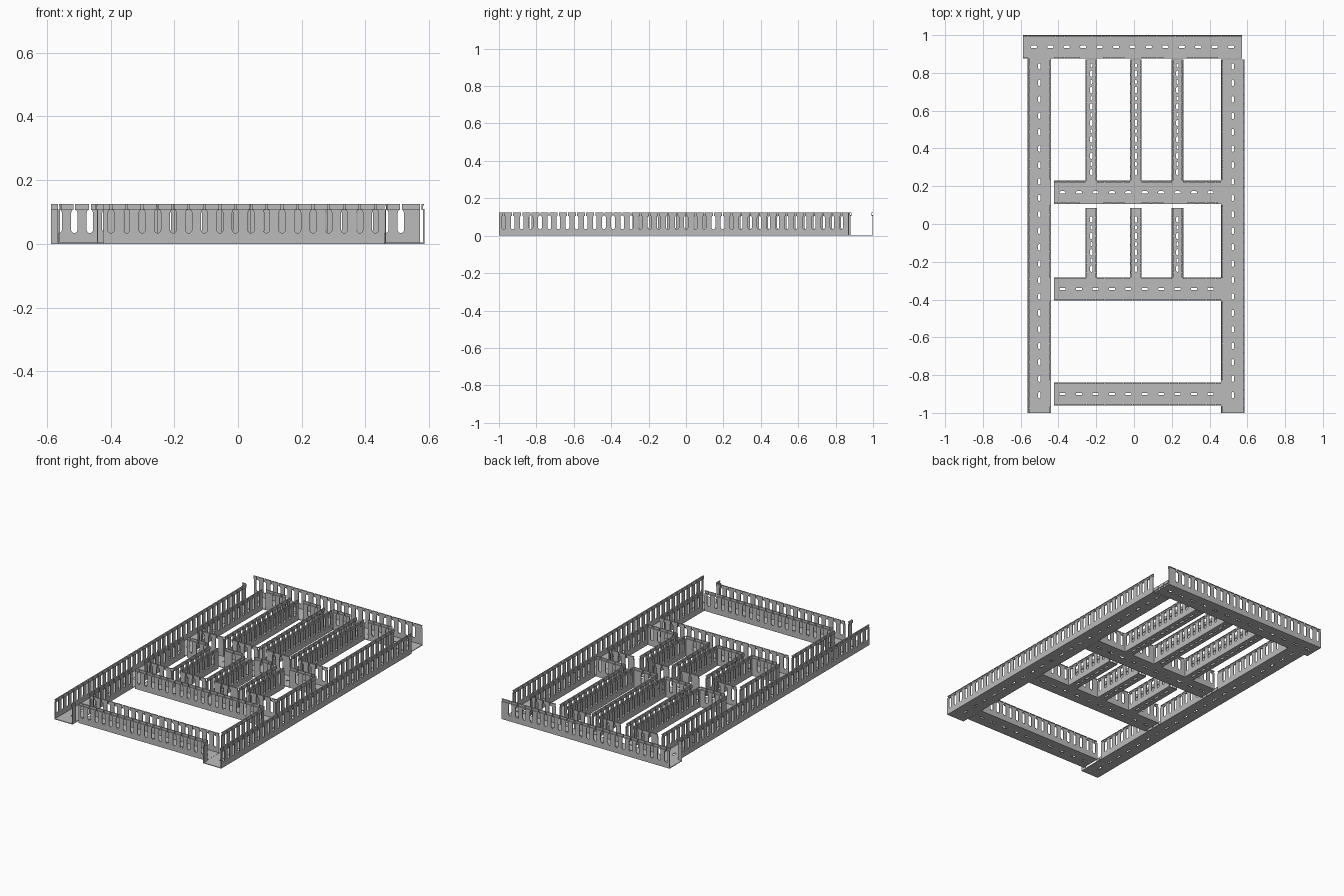
import bpy, bmesh, math
from mathutils import Vector

if "Cube" in bpy.data.objects:
    bpy.data.objects.remove(bpy.data.objects["Cube"])

T = 0.004                 # sheet thickness
H, HEAD = 0.125, 0.106    # wall top, underside of the finger heads
PITCH, SLOT, LOW = 0.0488, 0.020, 0.034
HOLE_PITCH = 0.087

grey = bpy.data.materials.new("light grey plastic")
grey.diffuse_color = (0.50, 0.50, 0.50, 1)
grey.use_nodes = True
grey.node_tree.nodes["Principled BSDF"].inputs["Base Color"].default_value = grey.diffuse_color


def sheet(bm, loops, to3d, normal):
    """Fill an outline (plus holes) and thicken it along normal."""
    edges = []
    for loop in loops:
        vs = [bm.verts.new(to3d(*p)) for p in loop]
        edges += [bm.edges.new((vs[i - 1], vs[i])) for i in range(len(vs))]
    res = bmesh.ops.triangle_fill(bm, edges=edges, use_beauty=True)
    faces = [g for g in res["geom"] if isinstance(g, bmesh.types.BMFace)]
    ext = bmesh.ops.extrude_face_region(bm, geom=faces, use_keep_orig=True)
    for g in ext["geom"]:
        if isinstance(g, bmesh.types.BMVert):
            g.co += Vector(normal) * T


def oval(cu, cv, length, width):
    """Long hole with rounded ends."""
    r, s = width / 2, (length - width) / 2
    pts = []
    for side in (1, -1):
        for i in range(5):
            a = math.radians(-90 + 45 * i)
            pts.append((cu + side * (s + r * math.cos(a)), cv + side * r * math.sin(a)))
    return pts


def box(bm, u0, u1, v0, v1, z0, z1):
    c = [bm.verts.new((u, v, z)) for u in (u0, u1) for v in (v0, v1) for z in (z0, z1)]
    for f in ((0, 1, 3, 2), (4, 6, 7, 5), (0, 4, 5, 1), (2, 3, 7, 6), (0, 2, 6, 4), (1, 5, 7, 3)):
        bm.faces.new([c[i] for i in f])


def wall(bm, a, b, v, inward, start):
    """Comb wall from a to b: slotted sheet, heads set slightly inward."""
    n = int((b - start) / PITCH) + 2
    slots = [start + PITCH * (k + 0.5) for k in range(n)]
    slots = [c for c in slots if a + SLOT / 2 + 0.003 < c < b - SLOT / 2 - 0.003]
    r = SLOT / 2
    pts = [(a, 0), (a, HEAD)]
    for c in slots:
        pts += [(c - r + 0.003, HEAD), (c - r, HEAD - 0.008)]
        pts += [(c - r * math.cos(t), LOW + r - r * math.sin(t))
                for t in [math.pi * i / 6 for i in range(7)]]
        pts += [(c + r, HEAD - 0.008), (c + r - 0.003, HEAD)]
    pts += [(b, HEAD), (b, 0)]
    sheet(bm, [pts], lambda u, z: (u, v, z), (0, inward, 0))
    # hooked heads: ledge, upright and rolled rim
    cuts = [a - 0.003] + slots + [b + 0.003]
    for c0, c1 in zip(cuts, cuts[1:]):
        u0, u1 = c0 + 0.003, c1 - 0.003
        for d0, d1, z0, z1 in ((0, 0.009, HEAD, HEAD + 0.004),
                               (0.005, 0.009, HEAD + 0.004, H - 0.004),
                               (0.001, 0.009, H - 0.004, H)):
            lo, hi = sorted((v + inward * d0, v + inward * d1))
            box(bm, u0, u1, lo, hi, z0, z1)


def duct(name, axis, u0, u1, v0, v1, low_segs, high_segs, first_hole, small=False):
    bm = bmesh.new()
    # base sheet with mounting holes
    loops = [[(u0, v0), (u1, v0), (u1, v1), (u0, v1)]]
    mid, c = (v0 + v1) / 2, first_hole
    while c < u1 - 0.02:
        loops.append(oval(c, mid, 0.034, 0.013))
        if small and c + HOLE_PITCH / 2 < u1 - 0.02:
            loops.append(oval(c + HOLE_PITCH / 2, mid, 0.022, 0.011))
        c += HOLE_PITCH
    sheet(bm, loops, lambda u, v: (u, v, 0), (0, 0, 1))
    for a, b in low_segs:
        wall(bm, a, b, v0, 1, u0)
    for a, b in high_segs:
        wall(bm, a, b, v1, -1, u0)
    if axis == "y":
        for vert in bm.verts:
            vert.co = Vector((vert.co.y, vert.co.x, vert.co.z))
    bmesh.ops.recalc_face_normals(bm, faces=bm.faces)
    me = bpy.data.meshes.new(name)
    bm.to_mesh(me)
    bm.free()
    me.materials.append(grey)
    bpy.context.collection.objects.link(bpy.data.objects.new(name, me))


# wall stretches left open where other ducts meet
wide_gaps = [(-0.423, -0.285), (-0.165, -0.05), (0.04, 0.155), (0.28, 0.445)]
tight_gaps = [(-0.423, -0.256), (-0.196, -0.02), (0.04, 0.2), (0.26, 0.46)]
side_segs = [(-1, -0.965), (-0.825, -0.41), (-0.285, 0.1), (0.235, 0.868)]

# outer frame
duct("back_duct", "x", -0.587, 0.571, 0.876, 1.0,
     [(-0.587, -0.565)] + wide_gaps, [(-0.587, 0.571)], -0.53)
duct("left_duct", "y", -1, 0.876, -0.563, -0.439, [(-1, 0.876)], side_segs, -0.906)
duct("right_duct", "y", -1, 0.87, 0.461, 0.585, side_segs, [(-1, 0.87)], -0.906)

# cross ducts
full = [(-0.423, 0.46)]
duct("front_cross_duct", "x", -0.423, 0.46, -0.962, -0.838, full, full, -0.378)
duct("middle_cross_duct", "x", -0.423, 0.46, -0.406, -0.282, full, tight_gaps, -0.378)
duct("rear_cross_duct", "x", -0.423, 0.46, 0.105, 0.229, wide_gaps, tight_gaps, -0.378)

# narrow ducts between the cross ducts
for i, x in enumerate((-0.226, 0.01, 0.23)):
    for row, y0, y1 in (("rear", 0.229, 0.872), ("middle", -0.282, 0.086)):
        duct(f"narrow_duct_{row}_{i + 1}", "y", y0, y1, x - 0.031, x + 0.031,
             [(y0, y1)], [(y0, y1)], y0 + 0.045, True)
